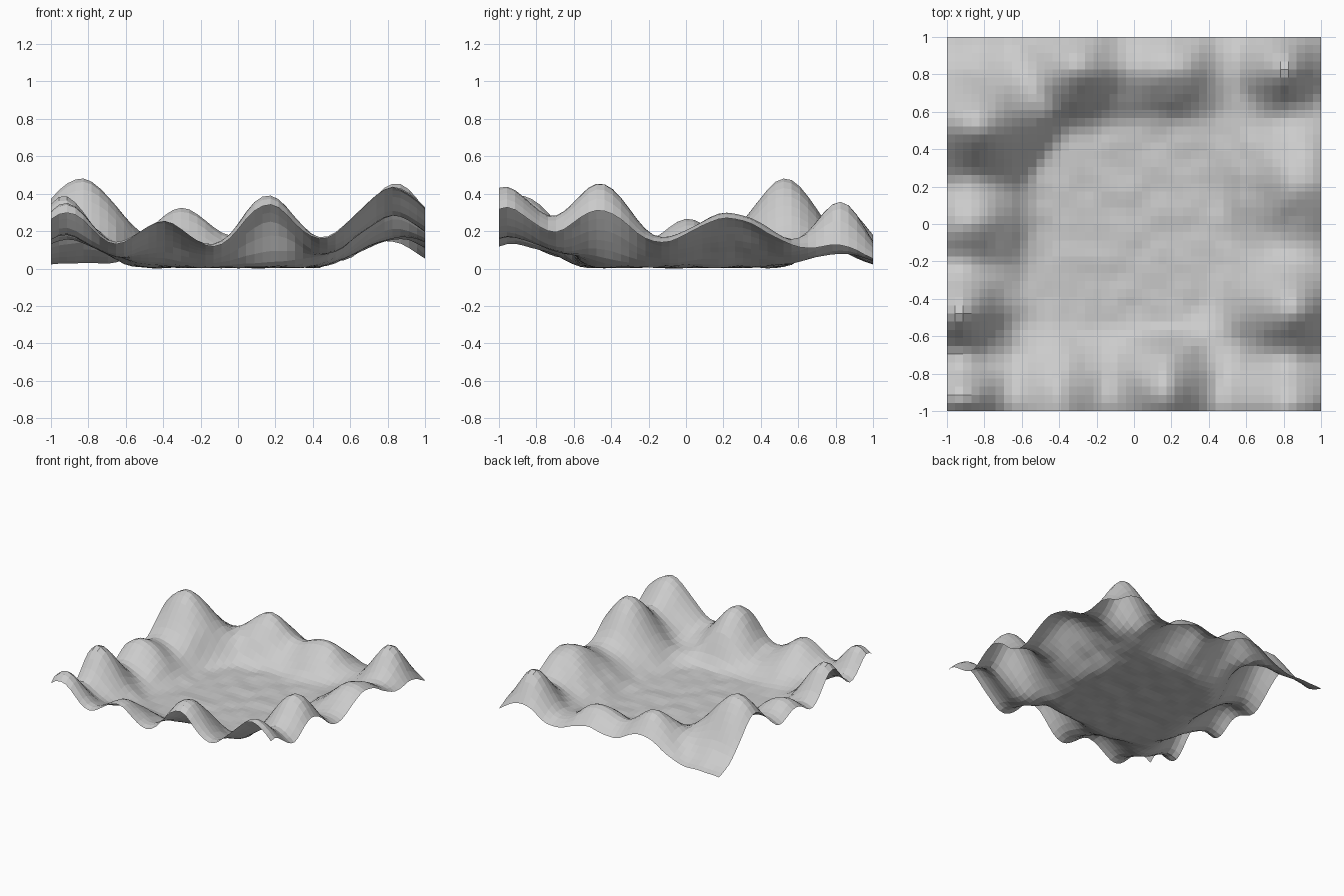
import bpy, bmesh, math
from mathutils import noise, Vector

if "Cube" in bpy.data.objects:
    bpy.data.objects.remove(bpy.data.objects["Cube"])

# Hills around the basin: centre x, centre y, peak height, spread x, spread y
HILLS = [
    (-0.92, -0.93, 0.35, 0.15, 0.13),   # front row
    (-0.40, -0.95, 0.26, 0.155, 0.20),
    (0.16, -0.89, 0.395, 0.155, 0.20),
    (0.83, -0.97, 0.435, 0.22, 0.17),
    (0.84, -0.46, 0.46, 0.18, 0.165),   # right row
    (0.90, 0.23, 0.30, 0.21, 0.25),
    (0.80, 0.83, 0.36, 0.13, 0.13),
    (0.20, 0.83, 0.235, 0.17, 0.14),    # back row
    (-0.30, 0.84, 0.325, 0.16, 0.15),
    (-0.84, 0.53, 0.48, 0.22, 0.187),   # left row
    (-0.88, 0.00, 0.268, 0.18, 0.14),
    (-0.93, -0.47, 0.385, 0.15, 0.14),
]
FLOOR = 0.008
DIVISIONS = 46


def bump(h, x, y):
    return math.exp(-0.5 * (((x - h[0]) / h[3]) ** 2 + ((y - h[1]) / h[4]) ** 2))


def outside_floor(x, y):
    """0 on the flat rounded-square floor, rising smoothly to 1 in the hills."""
    dx = max(-0.22 - x, x - 0.12, 0)
    dy = max(-0.24 - y, y - 0.20, 0)
    t = min(max((math.hypot(dx, dy) - 0.26) / 0.2, 0), 1)
    return t * t * (3 - 2 * t)


# Balance overlapping hills so every peak reaches its listed height
amps = [h[2] - FLOOR for h in HILLS]
for _ in range(30):
    for i, h in enumerate(HILLS):
        total = sum(a * bump(k, h[0], h[1]) for a, k in zip(amps, HILLS))
        amps[i] += h[2] - FLOOR - total


def height(x, y):
    ripple = 0.011 * noise.noise(Vector((x * 8, y * 8, 2.0)))
    hills = sum(a * bump(h, x, y) for a, h in zip(amps, HILLS))
    return FLOOR + ripple + hills * outside_floor(x, y)


# Open terrain sheet
bm = bmesh.new()
bmesh.ops.create_grid(bm, x_segments=DIVISIONS, y_segments=DIVISIONS, size=1.0)
for v in bm.verts:
    v.co.z = height(v.co.x, v.co.y)
lowest = min(v.co.z for v in bm.verts)
for v in bm.verts:
    v.co.z -= lowest
mesh = bpy.data.meshes.new("terrain_basin")
bm.to_mesh(mesh)
bm.free()
terrain = bpy.data.objects.new("terrain_basin", mesh)
bpy.context.collection.objects.link(terrain)
